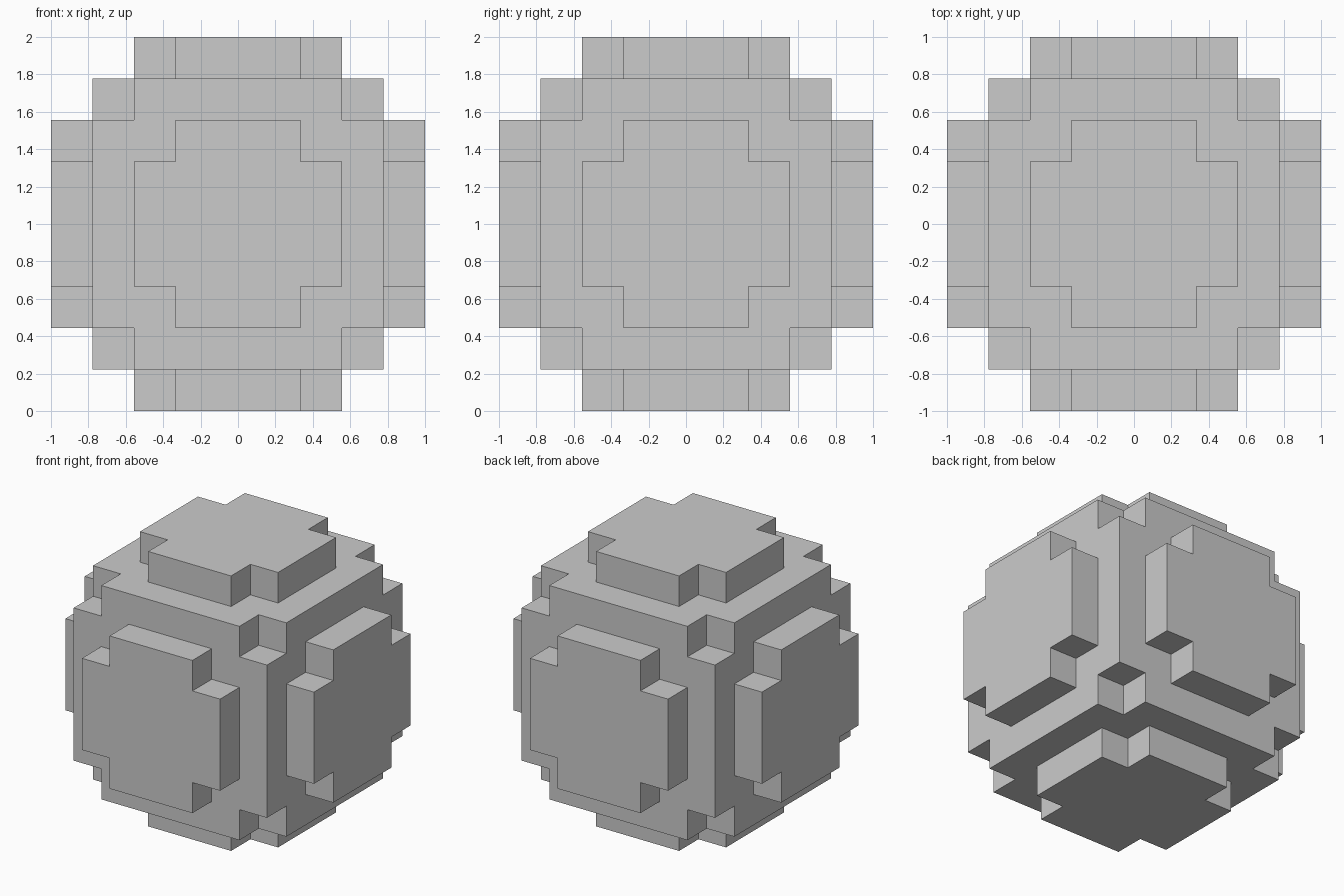
import bpy, bmesh
from itertools import product
from mathutils import Vector

if "Cube" in bpy.data.objects:
    bpy.data.objects.remove(bpy.data.objects["Cube"])

N = 4                    # cells either side of the middle one
CELL = 2 / (2 * N + 1)   # nine cells span two units
LIMIT = 22               # squared radius of the ball, in cells


def solid(c):
    return sum(v * v for v in c) <= LIMIT


# Blocky ball: keep only the outer faces of the filled cells
bm = bmesh.new()
for cell in product(range(-N, N + 1), repeat=3):
    if not solid(cell):
        continue
    for axis, side in product(range(3), (-1, 1)):
        n = Vector((0, 0, 0))
        n[axis] = side
        c = Vector(cell)
        if solid(c + n):
            continue
        u = Vector((0, 0, 0))
        u[(axis + 1) % 3] = 1
        v = n.cross(u)
        mid = c + n * 0.5
        corners = [mid + (u * a + v * b) * 0.5
                   for a, b in ((-1, -1), (1, -1), (1, 1), (-1, 1))]
        bm.faces.new([bm.verts.new(p * CELL + Vector((0, 0, 1))) for p in corners])

# Weld the cells and merge coplanar squares into clean flat panels
bmesh.ops.remove_doubles(bm, verts=bm.verts[:], dist=0.001)
bmesh.ops.dissolve_limit(bm, angle_limit=0.01, verts=bm.verts[:], edges=bm.edges[:])
bmesh.ops.recalc_face_normals(bm, faces=bm.faces[:])

mesh = bpy.data.meshes.new("blocky_ball")
bm.to_mesh(mesh)
bm.free()
bpy.context.collection.objects.link(bpy.data.objects.new("blocky_ball", mesh))
